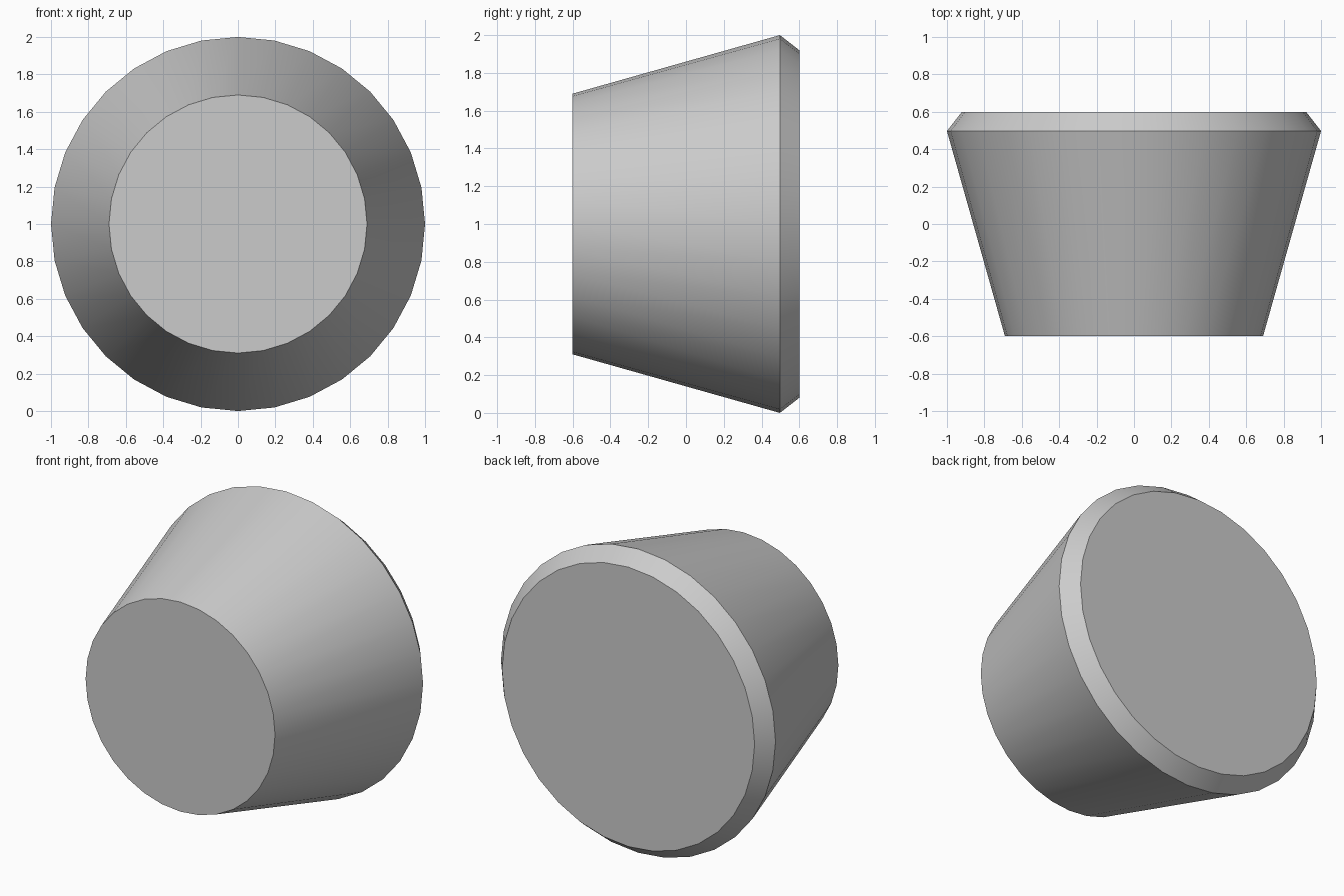
import bpy, bmesh
from math import sin, cos, tau, radians

if "Cube" in bpy.data.objects:
    bpy.data.objects.remove(bpy.data.objects["Cube"])

SIDES = 32
# (y, radius): small front face, widest rim, chamfered back face
PROFILE = [(-0.6, 0.69), (0.497, 1.0), (0.6, 0.92)]

# Tapered plug lying along y, resting on its rim
bm = bmesh.new()
rings = []
for y, r in PROFILE:
    rings.append([bm.verts.new((r * sin(tau * i / SIDES), y, 1 + r * cos(tau * i / SIDES)))
                  for i in range(SIDES)])
for a, b in zip(rings, rings[1:]):
    for i in range(SIDES):
        j = (i + 1) % SIDES
        bm.faces.new((a[i], a[j], b[j], b[i]))

# Flat end caps
bm.faces.new(rings[0])
bm.faces.new(rings[-1])
bmesh.ops.recalc_face_normals(bm, faces=bm.faces)

mesh = bpy.data.meshes.new("tapered_plug")
bm.to_mesh(mesh)
bm.free()
plug = bpy.data.objects.new("tapered_plug", mesh)
bpy.context.collection.objects.link(plug)

# Smooth sides with crisp rim edges
bpy.context.view_layer.objects.active = plug
plug.select_set(True)
bpy.ops.object.shade_smooth_by_angle(angle=radians(30))
